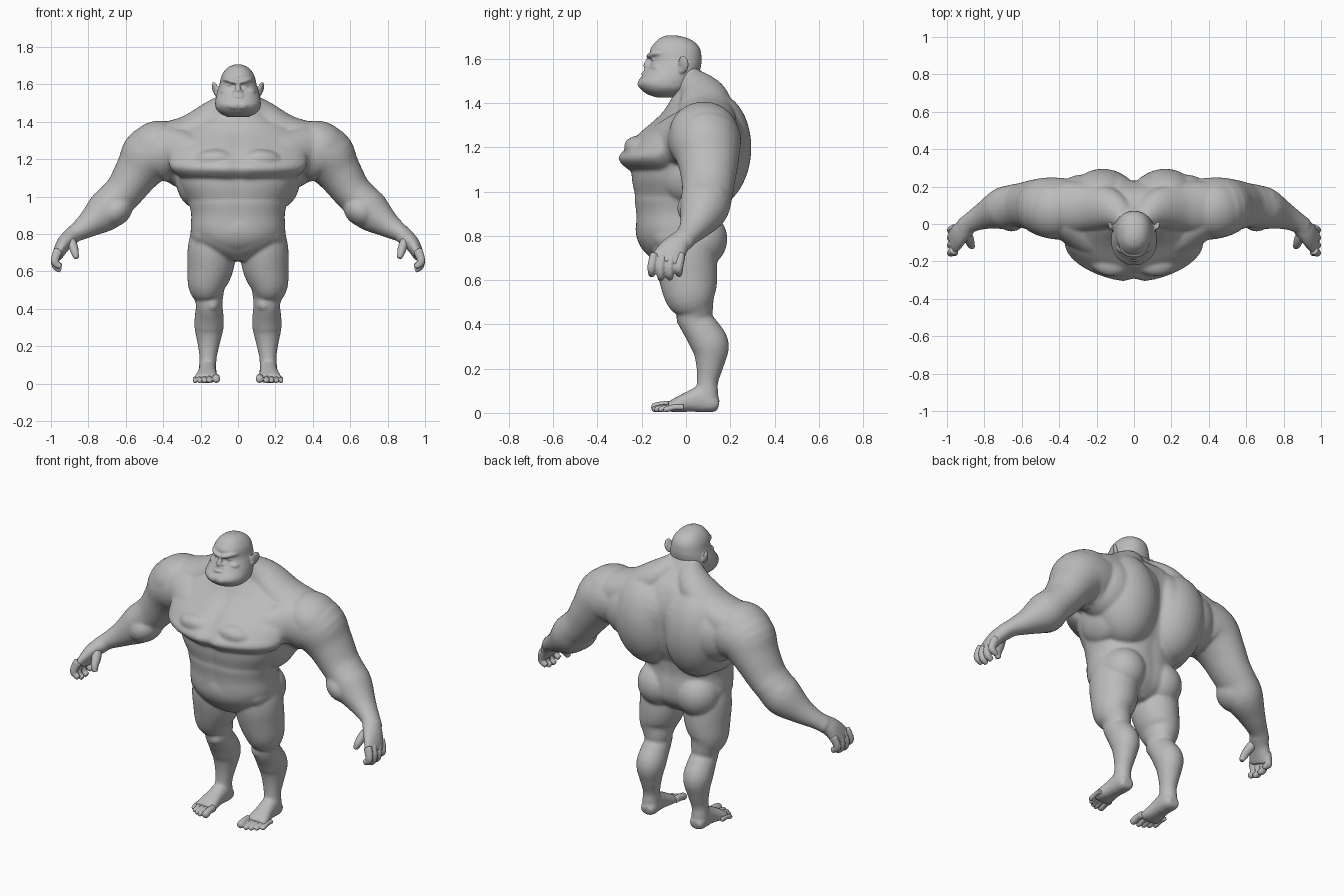
import bpy, bmesh, math
from mathutils import Vector, Matrix

skin = bpy.data.materials.new("grey clay")
skin.diffuse_color = (0.5, 0.5, 0.5, 1)


def spline(rows, steps=4):
    """Catmull-Rom interpolation of section rows."""
    out = []
    for i in range(len(rows) - 1):
        p = [rows[max(i - 1, 0)], rows[i], rows[i + 1], rows[min(i + 2, len(rows) - 1)]]
        for s in range(steps):
            t = s / steps
            out.append([0.5 * (2 * b + (c - a) * t + (2 * a - 5 * b + 4 * c - d) * t * t
                               + (3 * b - a - 3 * c + d) * t ** 3) for a, b, c, d in zip(*p)])
    return out + [list(rows[-1])]


def unit_oval(n, power):
    """Points of a unit superellipse."""
    pts = []
    for k in range(n):
        a = 2 * math.pi * k / n
        pts.append([math.copysign(abs(v) ** (2 / power), v) for v in (math.cos(a), math.sin(a))])
    return pts


def skin_rings(bm, rings):
    n = len(rings[0])
    for a, b in zip(rings, rings[1:]):
        for k in range(n):
            bm.faces.new((a[k], a[(k + 1) % n], b[(k + 1) % n], b[k]))
    bm.faces.new(rings[0][::-1])
    bm.faces.new(rings[-1])


def loft(bm, rows, side=(0, 1, 0), power=2.0, n=32):
    """Tube through rows of (x, y, z, radius across, radius along side)."""
    rows = spline(rows)
    rings = []
    for i, r in enumerate(rows):
        t = (Vector(rows[min(i + 1, len(rows) - 1)][:3]) - Vector(rows[max(i - 1, 0)][:3])).normalized()
        v = Vector(side)
        v = (v - t * v.dot(t)).normalized()
        u = v.cross(t)
        rings.append([bm.verts.new(Vector(r[:3]) + u * c * r[3] + v * s * r[4]) for c, s in unit_oval(n, power)])
    skin_rings(bm, rings)


def stack(bm, rows, power=2.0, groove=0.0):
    """Upright loft from rows of (z, half width, front y, back y), with a centre groove."""
    rings = []
    for z, w, f, b in spline(rows):
        ring = []
        for c, s in unit_oval(64, power):
            cut = 1 - groove * math.exp(-(w * c / .035) ** 2)
            ring.append(bm.verts.new((w * c, (f + b) / 2 + (b - f) / 2 * s * cut, z)))
        rings.append(ring)
    skin_rings(bm, rings)


def ball(bm, c, r, rot=(0, 0, 0)):
    m = Matrix.Translation(c)
    for ang, ax in zip(rot, "XYZ"):
        m = m @ Matrix.Rotation(math.radians(ang), 4, ax)
    bmesh.ops.create_uvsphere(bm, u_segments=32, v_segments=24, radius=1, matrix=m @ Matrix.Diagonal((*r, 1)))


def finish(bm, name, voxel, smooth):
    """Mirror the parts, fuse them into one skin and relax it."""
    bmesh.ops.recalc_face_normals(bm, faces=bm.faces)
    me = bpy.data.meshes.new(name)
    bm.to_mesh(me)
    bm.free()
    me.materials.append(skin)
    ob = bpy.data.objects.new(name, me)
    bpy.context.collection.objects.link(ob)
    mir = ob.modifiers.new("mirror", 'MIRROR')
    mir.use_mirror_merge = False
    rem = ob.modifiers.new("fuse", 'REMESH')
    rem.mode = 'VOXEL'
    rem.voxel_size = voxel
    rem.use_smooth_shade = True
    sm = ob.modifiers.new("relax", 'SMOOTH')
    sm.factor = 0.5
    sm.iterations = smooth


# ---- body ----
bm = bmesh.new()
# pelvis, belly, ribs and neck
stack(bm, [(.655, .05, -.11, .08), (.70, .16, -.165, .135), (.75, .232, -.20, .165), (.82, .252, -.225, .17),
           (.90, .25, -.228, .16), (.965, .262, -.236, .165), (.985, .268, -.234, .17), (1.06, .31, -.248, .205),
           (1.14, .33, -.245, .225), (1.22, .34, -.21, .235), (1.30, .32, -.15, .235), (1.37, .26, -.10, .215),
           (1.44, .16, -.06, .175), (1.50, .115, -.06, .105), (1.56, .09, -.06, .06)], 2.2, .03)
# chest wedge: long slope above, short overhang below
stack(bm, [(1.085, .24, -.235, .05), (1.105, .31, -.275, .06), (1.15, .36, -.312, .07), (1.20, .37, -.274, .07),
           (1.26, .36, -.220, .07), (1.33, .31, -.138, .08), (1.40, .22, -.07, .08)], 1.75, .10)
ball(bm, (.12, -.15, 1.17), (.14, .135, .075), (-20, 0, 25))
# chest muscle running into the shoulder
loft(bm, [(.14, -.11, 1.20, .09, .10), (.25, -.06, 1.225, .11, .10), (.36, .01, 1.25, .125, .10),
          (.46, .06, 1.25, .12, .10)])
# back muscles and trapezius
ball(bm, (.165, .115, 1.185), (.19, .18, .265), (-4, 6, 0))
ball(bm, (.27, .10, 1.22), (.17, .165, .18))
loft(bm, [(.05, .03, 1.49, .07, .07), (.13, .08, 1.425, .09, .11), (.24, .09, 1.345, .10, .13),
          (.34, .09, 1.305, .105, .14), (.45, .09, 1.27, .12, .13)])
loft(bm, [(.04, .03, 1.49, .06, .05), (.07, .11, 1.39, .09, .07), (.10, .17, 1.29, .11, .09),
          (.11, .185, 1.15, .10, .09)])
# side ribs, belly and buttocks
ball(bm, (.25, .03, 1.07), (.08, .15, .13), (0, 12, 0))
ball(bm, (0, -.10, .83), (.22, .128, .14))
ball(bm, (.18, -.01, .80), (.075, .145, .09))
ball(bm, (.125, .06, .785), (.125, .127, .13))

# arm
loft(bm, [(.27, .08, 1.24, .13, .15), (.38, .08, 1.24, .155, .165), (.47, .09, 1.215, .16, .16),
          (.535, .10, 1.135, .125, .138), (.60, .10, 1.04, .106, .12), (.65, .095, .985, .102, .115),
          (.71, .08, .92, .107, .11), (.80, .045, .85, .07, .075), (.87, .01, .805, .048, .055),
          (.91, -.02, .775, .043, .055)])
ball(bm, (.44, .08, 1.265), (.16, .155, .135), (0, 28, 0))
ball(bm, (.57, .11, 1.135), (.085, .11, .13), (0, -36, 0))
ball(bm, (.655, .065, .925), (.10, .105, .08), (0, 40, 0))
ball(bm, (.71, .09, .985), (.09, .095, .06), (0, 42, 0))
# palm
loft(bm, [(.885, -.005, .79, .045, .05), (.925, -.045, .755, .042, .06), (.953, -.075, .71, .034, .072),
          (.968, -.09, .675, .026, .075)])

# leg
loft(bm, [(.125, 0, .84, .11, .12), (.138, -.005, .74, .128, .14), (.147, .008, .63, .125, .135),
          (.165, .02, .53, .104, .117), (.157, .037, .465, .080, .087), (.154, .04, .42, .071, .076),
          (.154, .08, .36, .077, .082), (.155, .11, .30, .078, .085), (.157, .108, .22, .061, .064),
          (.160, .097, .14, .046, .048), (.163, .095, .08, .047, .052), (.163, .095, .025, .044, .05)])
ball(bm, (.14, .0, .425), (.042, .044, .045))
# foot
loft(bm, [(.162, .148, .035, .034, .024), (.162, .12, .042, .046, .042), (.163, .07, .06, .048, .06),
          (.165, .02, .052, .05, .048), (.169, -.04, .036, .061, .034), (.171, -.080, .026, .064, .022)],
     side=(0, 0, 1), power=2.3)
finish(bm, "body", .0078, 9)

# ---- fingers and thumbs ----
bm = bmesh.new()
for i in range(4):
    y = -.155 + i * .041
    dz = (.008, -.008, -.006, .010)[i]
    loft(bm, [(.958, y + .012, .715, .024, .020), (.966, y + .008, .70, .025, .020), (.979, y, .66, .022, .020),
              (.972, y, .632 + dz, .020, .018), (.946, y, .616 + dz, .016, .015)], n=14)
loft(bm, [(.908, -.035, .78, .03, .032), (.882, -.08, .735, .026, .028), (.872, -.11, .70, .021, .022),
          (.862, -.12, .670, .014, .016)], n=14)
finish(bm, "fingers", .005, 5)

# ---- toes ----
bm = bmesh.new()
for i in range(5):
    r = (.021, .0145, .014, .0135, .0135)[i]
    x = (.116, .152, .179, .205, .229)[i]
    y = -.130 + .0034 * i * i
    loft(bm, [(x, y + .065, r + .012, r * .9, r), (x, y + .025, r + .012, r * .9, r * .95),
              (x, y - .008, r + .004, r, r), (x, y - .02, r + .001, r * .85, r * .85),
              (x, y - .027, r, r * .4, r * .4)], side=(0, 0, 1), n=14)
finish(bm, "toes", .004, 2)

# ---- head ----
bm = bmesh.new()
# skull and jaw
stack(bm, [(1.425, .05, -.13, -.03), (1.44, .088, -.175, .0), (1.465, .115, -.205, .03), (1.495, .122, -.217, .045),
           (1.53, .118, -.192, .058), (1.57, .108, -.166, .068), (1.60, .099, -.156, .07), (1.64, .09, -.162, .065),
           (1.67, .074, -.143, .045), (1.693, .05, -.118, .008), (1.706, .018, -.085, -.045)], 2.2)
# brow, nose, cheeks
loft(bm, [(0, -.166, 1.611, .010, .014), (.032, -.158, 1.616, .013, .016), (.058, -.137, 1.624, .012, .015),
          (.075, -.11, 1.624, .007, .009)], n=14)
loft(bm, [(0, -.155, 1.615, .010, .012), (0, -.168, 1.59, .012, .014), (0, -.179, 1.568, .017, .014),
          (0, -.168, 1.557, .014, .01)], n=14)
ball(bm, (.016, -.168, 1.565), (.011, .014, .009))
ball(bm, (.055, -.122, 1.56), (.04, .036, .024))
# eyelids
ball(bm, (.038, -.143, 1.597), (.018, .013, .008))
# lips drooping at the corners, and chin
for z, y, r in ((1.548, -.176, .007), (1.532, -.186, .008)):
    loft(bm, [(-.001, y - .008, z, r, r), (.02, y - .004, z - .001, r, r), (.042, y + .014, z - .008, r * .6, r)],
         side=(0, 1, 0), n=12)
ball(bm, (.02, -.193, 1.487), (.04, .026, .025))
# ears
ball(bm, (.122, -.012, 1.575), (.011, .026, .040), (0, 14, -28))
ball(bm, (.110, -.022, 1.55), (.014, .016, .02))
finish(bm, "head", .005, 3)
